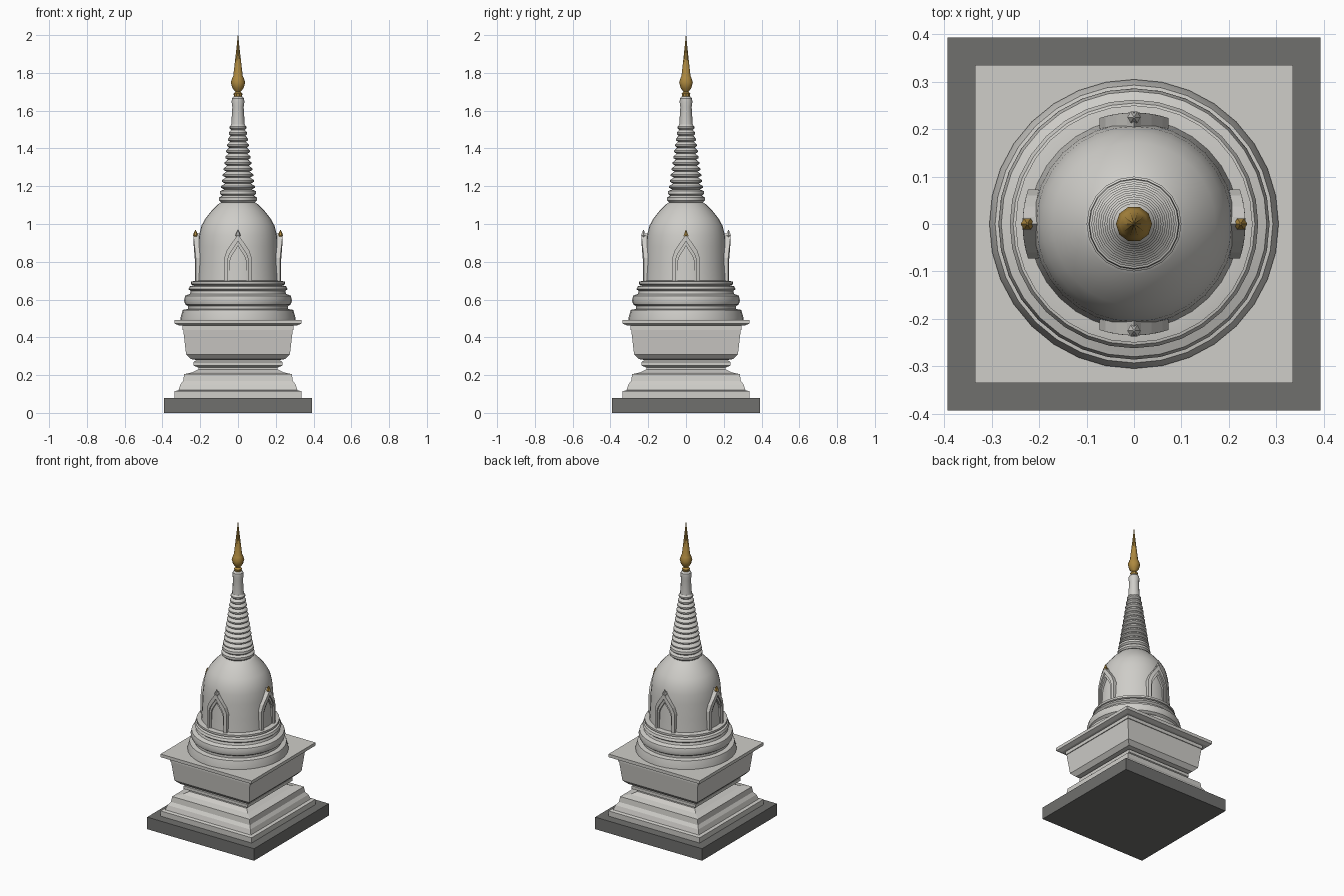
import bpy, bmesh, math

if "Cube" in bpy.data.objects:
    bpy.data.objects.remove(bpy.data.objects["Cube"])


def material(name, rgb):
    m = bpy.data.materials.new(name)
    m.diffuse_color = (*rgb, 1)
    m.use_nodes = True
    m.node_tree.nodes["Principled BSDF"].inputs["Base Color"].default_value = m.diffuse_color
    return m


STONE = material("pale stone", (0.62, 0.61, 0.58))
DARK = material("dark grey stone", (0.16, 0.16, 0.155))
GOLD = material("gold", (0.42, 0.25, 0.05))


def finish(name, bm, mat, smooth=0):
    bmesh.ops.remove_doubles(bm, verts=bm.verts, dist=1e-6)
    bmesh.ops.recalc_face_normals(bm, faces=bm.faces)
    me = bpy.data.meshes.new(name)
    bm.to_mesh(me)
    bm.free()
    me.materials.append(mat)
    ob = bpy.data.objects.new(name, me)
    bpy.context.collection.objects.link(ob)
    if smooth:
        bpy.ops.object.select_all(action='DESELECT')
        ob.select_set(True)
        bpy.context.view_layer.objects.active = ob
        bpy.ops.object.shade_smooth_by_angle(angle=math.radians(smooth))
    return ob


def lathe(name, profile, mat, sides=32, smooth=35):
    """Stack of (radius, height) rings; four sides gives half-widths of a square."""
    bm = bmesh.new()
    k, off = (math.sqrt(2), math.pi / 4) if sides == 4 else (1, 0)
    rings = []
    for r, z in profile:
        rings.append([bm.verts.new((r * k * math.cos(off + math.tau * i / sides),
                                    r * k * math.sin(off + math.tau * i / sides), z))
                      for i in range(sides)])
    for a, b in zip(rings, rings[1:]):
        for i in range(sides):
            j = (i + 1) % sides
            bm.faces.new((a[i], a[j], b[j], b[i]))
    bm.faces.new(rings[0][::-1])
    bm.faces.new(rings[-1])
    return finish(name, bm, mat, smooth)


# Square plinth and moulded square base
lathe("plinth", [(0.393, 0), (0.393, 0.08)], DARK, 4, 0)
lathe("square_base", [
    (0.335, 0.08), (0.335, 0.115), (0.315, 0.12), (0.305, 0.15), (0.29, 0.17),
    (0.285, 0.205), (0.24, 0.215), (0.21, 0.23), (0.21, 0.24), (0.235, 0.25),
    (0.235, 0.27), (0.22, 0.28), (0.25, 0.285), (0.275, 0.31), (0.29, 0.44),
    (0.295, 0.44), (0.295, 0.463)], STONE, 4, 0)
lathe("cornice_slab", [(0.31, 0.462), (0.335, 0.472), (0.335, 0.493)], STONE, 4, 0)

# Round stepped mouldings below the bell
lathe("round_mouldings", [
    (0.305, 0.49), (0.305, 0.50), (0.293, 0.545), (0.265, 0.55), (0.265, 0.565),
    (0.28, 0.575), (0.286, 0.595), (0.28, 0.62), (0.255, 0.63), (0.25, 0.645),
    (0.262, 0.655), (0.255, 0.67), (0.235, 0.675), (0.25, 0.682), (0.25, 0.695),
    (0.22, 0.70)], STONE)

# Bell dome
lathe("bell", [
    (0.222, 0.69), (0.216, 0.78), (0.212, 0.88), (0.206, 0.94), (0.194, 0.99),
    (0.172, 1.03), (0.14, 1.07), (0.105, 1.105), (0.09, 1.115)], STONE)

# Ringed spire and its smooth neck
rings = [(0.085, 1.11), (0.1, 1.125), (0.1, 1.14), (0.085, 1.15),
         (0.096, 1.16), (0.094, 1.175), (0.08, 1.18)]
N = 11
for i in range(N):
    r, z, h = 0.09 - 0.046 * i / (N - 1), 1.18 + 0.0315 * i, 0.0315
    rings += [(r * 0.8, z + 0.003), (r, z + 0.012), (r, z + 0.02), (r * 0.8, z + h)]
lathe("ringed_spire", rings, STONE, 20)
lathe("spire_neck", [(0.036, 1.52), (0.03, 1.62), (0.034, 1.645), (0.032, 1.665),
                     (0.022, 1.675)], STONE, 12)

# Gold finial
lathe("finial", [(0.02, 1.67), (0.024, 1.69), (0.014, 1.70), (0.03, 1.72), (0.038, 1.75),
                 (0.03, 1.775), (0.025, 1.785), (0.014, 1.88), (0.006, 1.95),
                 (0.001, 2.0)], GOLD, 10)


def arch(w, spring, apex):
    """Pointed arch outline, running left foot to right foot."""
    h = apex - spring
    left = [(w, 0.695), (w, spring), (w * 0.82, spring + h * 0.3),
            (w * 0.5, spring + h * 0.58), (w * 0.2, spring + h * 0.8)]
    return [(-x, z) for x, z in left] + [(0, apex)] + left[::-1]


def niche_frame(name, outer, inner, radius, back, turn):
    """Arched band wrapped on a cylinder about the bell."""
    bm = bmesh.new()
    c, s = math.cos(turn), math.sin(turn)

    def vert(p, r):
        x, y = p[0], -math.sqrt(r * r - p[0] ** 2)
        return bm.verts.new((x * c - y * s, x * s + y * c, p[1]))
    loops = [[vert(p, r) for p in line] for line, r in
             ((outer, back), (outer, radius), (inner, radius), (inner, back))]
    for a, b in zip(loops, loops[1:] + loops[:1]):
        for i in range(len(a) - 1):
            bm.faces.new((a[i], a[i + 1], b[i + 1], b[i]))
    for e in (0, -1):
        bm.faces.new([l[e] for l in loops])
    finish(name, bm, STONE)


# Four pointed niches round the bell
for n, side in enumerate(("front", "right", "back", "left")):
    turn = n * math.pi / 2
    niche_frame(side + "_niche_frame", arch(0.073, 0.82, 0.95), arch(0.055, 0.81, 0.91),
                0.235, 0.195, turn)
    niche_frame(side + "_niche_inner_frame", arch(0.056, 0.81, 0.912),
                arch(0.044, 0.80, 0.885), 0.226, 0.195, turn)
    # Small leaf on each gable; tipped with gold on the left and right sides
    leaf = lathe(side + "_niche_leaf", [(0.005, 0.92), (0.014, 0.94), (0.002, 0.968)],
                 GOLD if n % 2 else STONE, 6, 0)
    leaf.location = (0.225 * math.sin(turn), -0.225 * math.cos(turn), 0)
